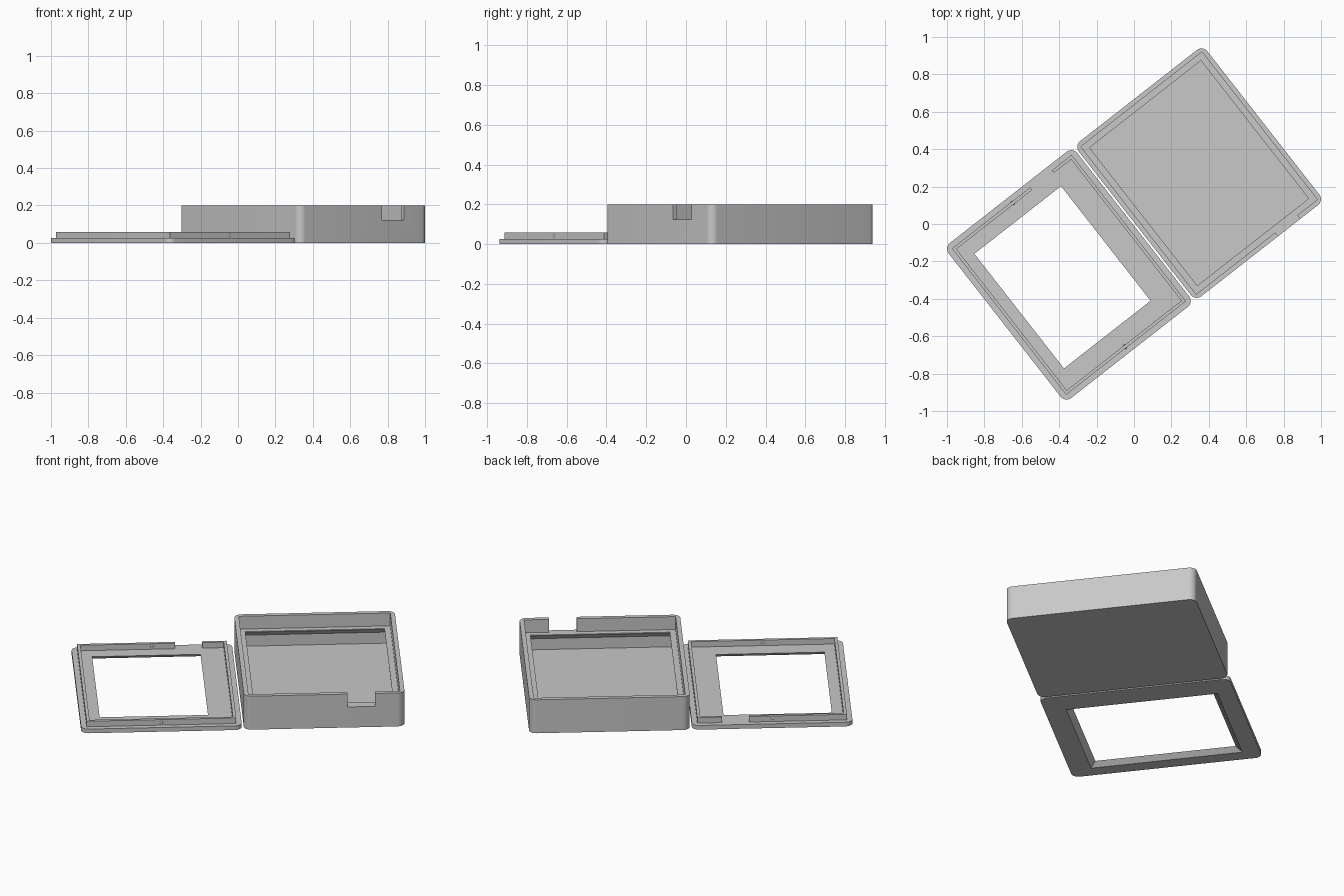
import bpy, bmesh, math
from mathutils import Matrix

if "Cube" in bpy.data.objects:
    bpy.data.objects.remove(bpy.data.objects["Cube"])

ANGLE = math.radians(38)
W, H, R = 0.436, 0.526, 0.04          # half width, half length, corner radius

grey = bpy.data.materials.new("light grey plastic")
grey.diffuse_color = (0.58, 0.58, 0.58, 1)
grey.use_nodes = True
grey.node_tree.nodes["Principled BSDF"].inputs["Base Color"].default_value = grey.diffuse_color


def place(cx, cy):
    return Matrix.Translation((cx, cy, 0)) @ Matrix.Rotation(ANGLE, 4, 'Z')


BOX, LID = place(0.348, 0.272), place(-0.348, -0.272)


def make_object(name, bm, matrix):
    bmesh.ops.recalc_face_normals(bm, faces=bm.faces)
    mesh = bpy.data.meshes.new(name)
    bm.to_mesh(mesh)
    bm.free()
    mesh.materials.append(grey)
    obj = bpy.data.objects.new(name, mesh)
    bpy.context.collection.objects.link(obj)
    obj.matrix_world = matrix
    return obj


def rect(x0, x1, y0, y1):
    return [(x0, y0), (x1, y0), (x1, y1), (x0, y1)]


def rounded(w, h, r, steps=8):
    pts = []
    for k, (sx, sy) in enumerate([(1, 1), (-1, 1), (-1, -1), (1, -1)]):
        for i in range(steps + 1):
            a = math.pi / 2 * (k + i / steps)
            pts.append((sx * (w - r) + r * math.cos(a), sy * (h - r) + r * math.sin(a)))
    return pts


def loft(name, layers, matrix):
    """Closed solid through (outline, z) layers with equal point counts."""
    bm = bmesh.new()
    rings = [[bm.verts.new((x, y, z)) for x, y in pts] for pts, z in layers]
    n = len(rings[0])
    for a, b in zip(rings, rings[1:]):
        for i in range(n):
            bm.faces.new((a[i], a[(i + 1) % n], b[(i + 1) % n], b[i]))
    bm.faces.new(rings[0][::-1])
    bm.faces.new(rings[-1])
    return make_object(name, bm, matrix)


def cut(obj, cutter):
    mod = obj.modifiers.new("cut", 'BOOLEAN')
    mod.operation, mod.solver, mod.object = 'DIFFERENCE', 'EXACT', cutter
    bpy.context.view_layer.objects.active = obj
    bpy.ops.object.modifier_apply(modifier=mod.name)
    bpy.data.objects.remove(cutter)


def smooth(obj):
    bpy.ops.object.select_all(action='DESELECT')
    obj.select_set(True)
    bpy.context.view_layer.objects.active = obj
    bpy.ops.object.shade_smooth_by_angle(angle=math.radians(30))


# Case: rounded tray with an inner lip that is chamfered underneath
case = loft("case", [(rounded(W, H, R), 0), (rounded(W, H, R), 0.2)], BOX)
wide = rect(-0.411, 0.411, -0.501, 0.501)
lip = rect(-0.378, 0.378, -0.468, 0.468)
cut(case, loft("cavity", [(wide, 0.02), (wide, 0.086), (lip, 0.119),
                          (lip, 0.123), (wide, 0.123), (wide, 0.3)], BOX))
# Cable notch in the front wall
notch = rect(0.125, 0.275, -0.6, -0.49)
cut(case, loft("notch", [(notch, 0.123), (notch, 0.3)], BOX))
smooth(case)

# Lid plate with a bevelled screen window
lid = loft("lid", [(rounded(W, H, R), 0), (rounded(W, H, R), 0.025)], LID)


def window(grow):
    return rect(-0.329 - grow, 0.259 + grow, -0.378 - grow, 0.4 + grow)


cut(lid, loft("window", [(window(0.036), -0.005), (window(0), 0.025), (window(0), 0.1)], LID))
smooth(lid)

# Locating ridge on the lid, open where the notch sits
ox, oy, t = W - 0.03, H - 0.03, 0.017
ridges = {
    "ridge_left": rect(-ox, -ox + t, -oy, oy),
    "ridge_right": rect(ox - t, ox, -oy, oy),
    "ridge_front": rect(-ox + t, ox - t, -oy, -oy + t),
    "ridge_back_long": rect(-ox + t, 0.125, oy - t, oy),
    "ridge_back_short": rect(0.273, ox - t, oy - t, oy),
}
for name, pts in ridges.items():
    loft(name, [(pts, 0.025), (pts, 0.058)], LID)

# Snap bumps on the ridge
for name, side in (("snap_bump_front", -1), ("snap_bump_back", 1)):
    bm = bmesh.new()
    bmesh.ops.create_uvsphere(bm, u_segments=16, v_segments=8, radius=0.012,
                              matrix=Matrix.Translation((0, side * (oy - t / 2), 0.042)))
    smooth(make_object(name, bm, LID))
